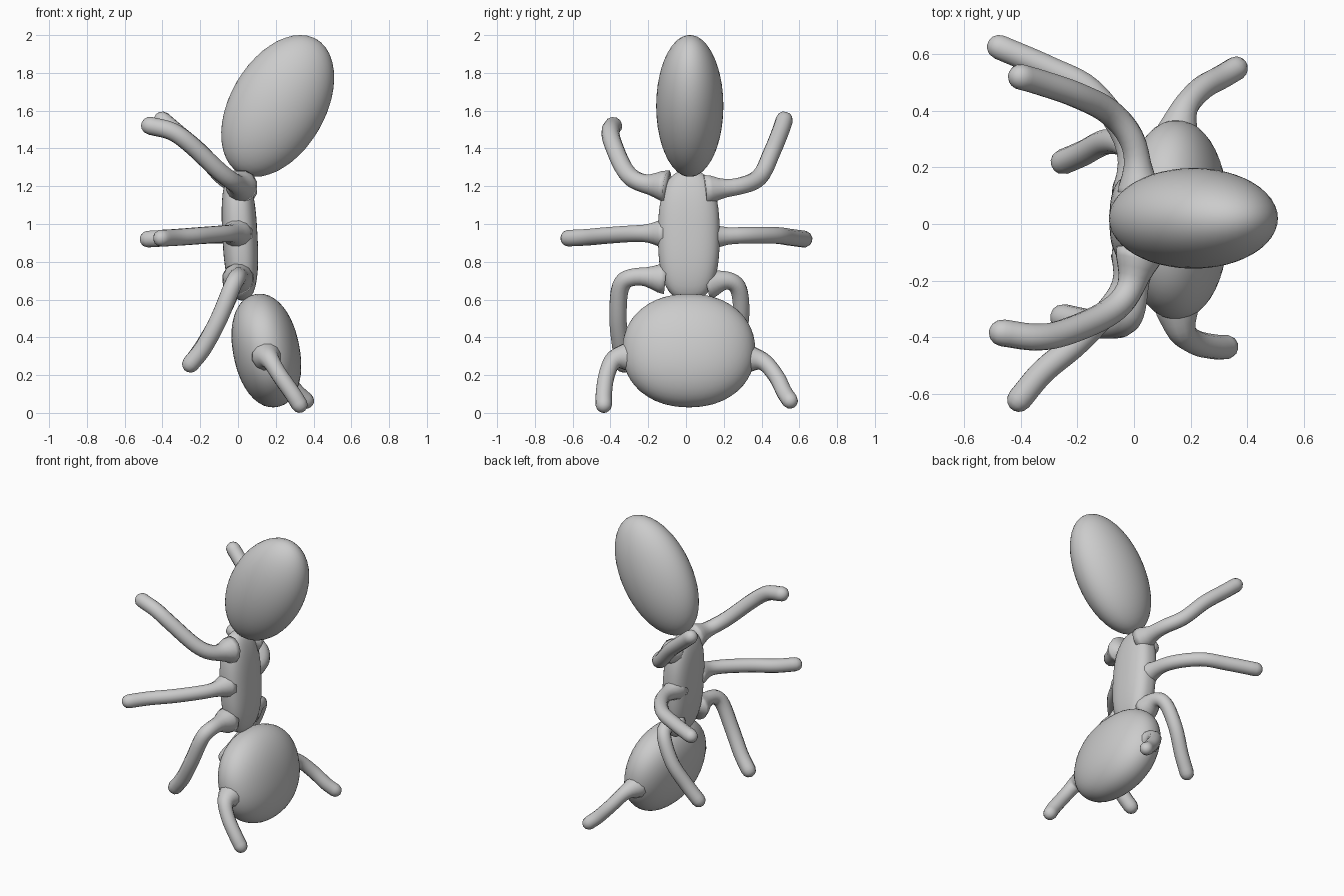
import bpy, bmesh, math
from mathutils import Vector, Matrix

if "Cube" in bpy.data.objects:
    bpy.data.objects.remove(bpy.data.objects["Cube"])


def finish(bm, name):
    bmesh.ops.recalc_face_normals(bm, faces=bm.faces[:])
    me = bpy.data.meshes.new(name)
    bm.to_mesh(me)
    bm.free()
    for p in me.polygons:
        p.use_smooth = True
    ob = bpy.data.objects.new(name, me)
    bpy.context.collection.objects.link(ob)
    return ob


def body(name, center, half, tilt, p=2.0):
    """Ellipsoid, squarer as p grows, leaning by tilt degrees about y."""
    bm = bmesh.new()
    bmesh.ops.create_icosphere(bm, subdivisions=4, radius=1)
    for v in bm.verts:
        v.co /= sum(abs(c) ** p for c in v.co) ** (1 / p)
    m = (Matrix.Translation(center) @ Matrix.Rotation(math.radians(tilt), 4, 'Y')
         @ Matrix.Diagonal((*half, 1)))
    bm.transform(m)
    return finish(bm, name)


def smooth_path(pts, n=5):
    """Catmull-Rom samples through the points."""
    P = [Vector(p) for p in pts]
    P = [2 * P[0] - P[1]] + P + [2 * P[-1] - P[-2]]
    out = []
    for i in range(1, len(P) - 2):
        a, b, c, d = P[i - 1:i + 3]
        for k in range(n):
            t = k / n
            out.append(0.5 * (2 * b + (c - a) * t + (2 * a - 5 * b + 4 * c - d) * t ** 2
                              + (3 * b - a - 3 * c + d) * t ** 3))
    return out + [P[-2]]


def limb(name, pts, r, sides=12):
    """Round limb, flared where it joins the body, with a domed tip."""
    path = smooth_path(pts)
    spine, s = [], 0.0
    for i, p in enumerate(path):
        if i:
            s += (p - path[i - 1]).length
        spine.append((p, r * (1 + 0.8 * math.exp(-(s / 0.075) ** 2))))
    d = (path[-1] - path[-2]).normalized()
    for a in (30, 55, 78):
        a = math.radians(a)
        spine.append((path[-1] + d * r * math.sin(a), r * math.cos(a)))

    bm = bmesh.new()
    rings, normal, prev = [], None, None
    for i, (p, rad) in enumerate(spine):
        t = (spine[min(i + 1, len(spine) - 1)][0] - spine[max(i - 1, 0)][0]).normalized()
        normal = t.orthogonal().normalized() if normal is None else prev.rotation_difference(t) @ normal
        prev, side = t, t.cross(normal)
        rings.append([bm.verts.new(p + rad * (math.cos(w) * normal + math.sin(w) * side))
                      for w in (2 * math.pi * k / sides for k in range(sides))])
    for A, B in zip(rings, rings[1:]):
        for k in range(sides):
            j = (k + 1) % sides
            bm.faces.new((A[k], A[j], B[j], B[k]))
    bm.faces.new(rings[0])
    bm.faces.new(rings[-1])
    return finish(bm, name)


# Three body segments
body("abdomen", (0.21, 0.02, 1.625), (0.252, 0.178, 0.409), 30)
body("thorax", (0.01, 0.015, 0.94), (0.093, 0.163, 0.345), -3, 2.6)
body("head", (0.15, 0.015, 0.33), (0.176, 0.352, 0.304), -11.5, 2.15)

# Legs, each side posed a little differently
limb("rear_leg_left", [(0.02, 0.1, 1.18), (0.0, 0.28, 1.2), (-0.08, 0.39, 1.25),
                       (-0.2, 0.455, 1.38), (-0.33, 0.5, 1.49), (-0.4, 0.52, 1.55)], 0.046)
limb("rear_leg_right", [(0.02, -0.1, 1.2), (-0.02, -0.24, 1.22), (-0.1, -0.32, 1.28),
                        (-0.25, -0.385, 1.42), (-0.35, -0.4, 1.49), (-0.465, -0.385, 1.52)], 0.048)
limb("middle_leg_left", [(0.0, 0.1, 0.93), (-0.03, 0.3, 0.94), (-0.15, 0.47, 0.94),
                         (-0.3, 0.55, 0.93), (-0.475, 0.625, 0.92)], 0.045)
limb("middle_leg_right", [(0.0, -0.1, 0.95), (-0.05, -0.25, 0.95), (-0.19, -0.41, 0.94),
                          (-0.32, -0.52, 0.93), (-0.405, -0.62, 0.925)], 0.045)
limb("front_leg_left", [(0.0, 0.11, 0.68), (0.0, 0.22, 0.7), (-0.03, 0.28, 0.65),
                        (-0.1, 0.29, 0.5), (-0.18, 0.25, 0.36), (-0.25, 0.22, 0.26)], 0.045)
limb("front_leg_right", [(0.0, -0.11, 0.71), (0.0, -0.27, 0.72), (-0.03, -0.345, 0.67),
                         (-0.1, -0.36, 0.5), (-0.18, -0.345, 0.35), (-0.25, -0.33, 0.26)], 0.047)

# Antennae
limb("antenna_left", [(0.15, 0.31, 0.29), (0.18, 0.41, 0.27), (0.24, 0.48, 0.19),
                      (0.31, 0.52, 0.11), (0.36, 0.55, 0.065)], 0.043)
limb("antenna_right", [(0.15, -0.29, 0.3), (0.17, -0.38, 0.28), (0.22, -0.42, 0.2),
                       (0.29, -0.435, 0.1), (0.325, -0.435, 0.044)], 0.044)
